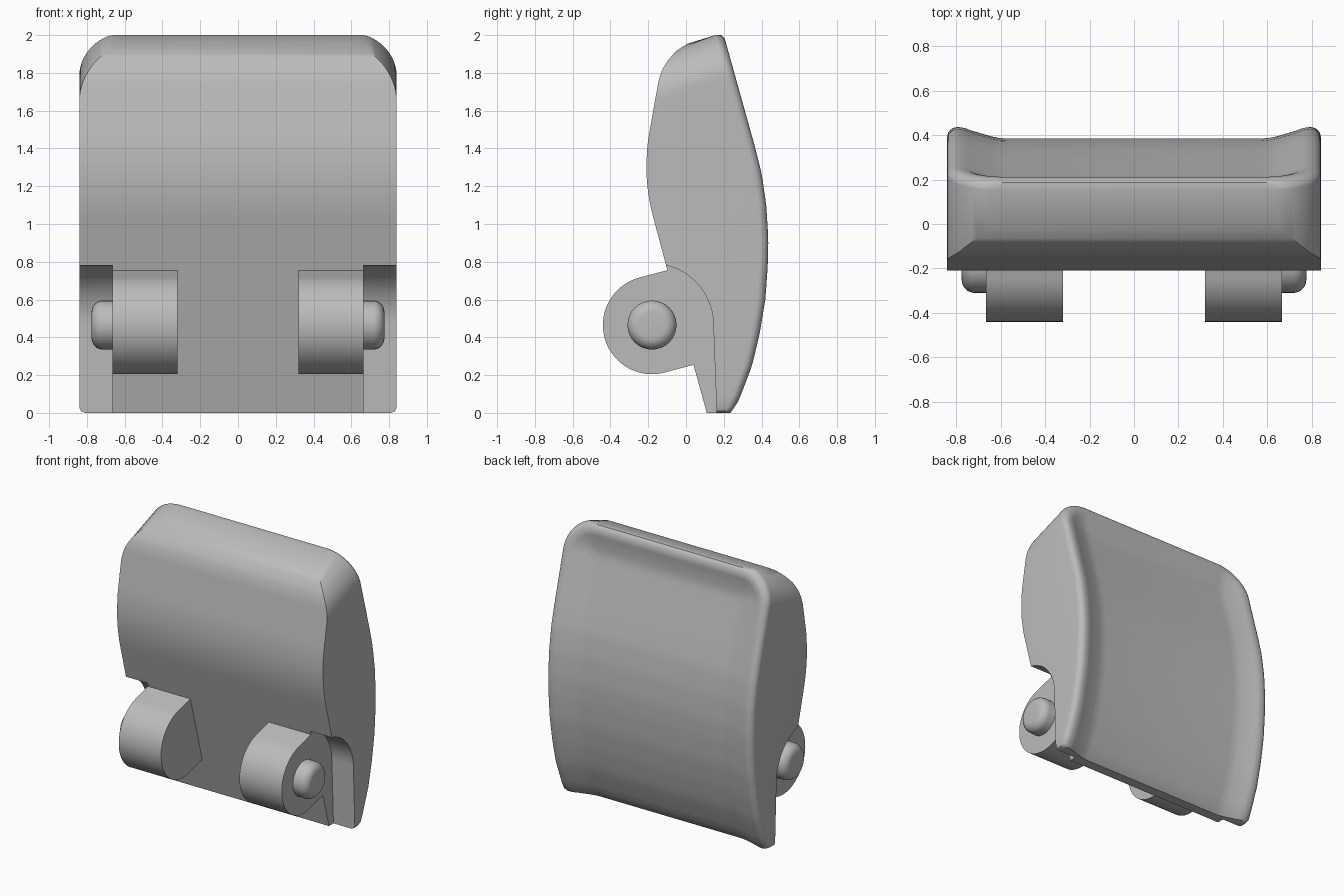
import bpy, bmesh, math

if "Cube" in bpy.data.objects:
    bpy.data.objects.remove(bpy.data.objects["Cube"], do_unlink=True)

gray = bpy.data.materials.new("plain_gray")
gray.use_nodes = True
gray.diffuse_color = (0.5, 0.5, 0.5, 1)
gray.node_tree.nodes["Principled BSDF"].inputs["Base Color"].default_value = (0.5, 0.5, 0.5, 1)

HALF, W0, W_TOP, RADIUS, TILT = 0.84, -0.08, 1.952, 0.25, 0.31
PIVOT = (-0.18, 0.465)

# Side profiles as (y, z), bottom to top
FRONT = [(0.11, 0), (-0.1, 0.76), (-0.18, 1.06), (-0.195, 1.13), (-0.207, 1.22), (-0.21, 1.3),
         (-0.207, 1.38), (-0.2, 1.45), (-0.145, 1.76), (-0.125, 1.82), (-0.09, 1.875),
         (-0.045, 1.922), (0.01, 1.955)]
BACK = [(0.235, 0), (0.26, 0.025), (0.285, 0.08), (0.35, 0.25), (0.39, 0.42), (0.42, 0.6),
        (0.433, 0.78), (0.436, 0.92), (0.425, 1.1), (0.4, 1.27), (0.362, 1.42), (0.2, 2.0)]


def sample(profile, w):
    """Point of a profile at tilted height w."""
    keys = [z - TILT * y for y, z in profile]
    keys[0] = W0
    w = min(max(w, W0), keys[-1])
    for i in range(len(keys) - 1):
        if w <= keys[i + 1]:
            t = (w - keys[i]) / (keys[i + 1] - keys[i])
            return tuple(a + (b - a) * t for a, b in zip(profile[i], profile[i + 1]))
    return profile[-1]


def outline(inset):
    """Arch from bottom right over the top to bottom left, as (x, w)."""
    r = max(RADIUS - inset, 0.05)
    x, top = HALF - inset, W_TOP - inset
    c = max(0.03 * (1 - inset / 0.045), 0.004)
    half = [(x - c, W0), (x - 0.3 * c, W0 + 0.3 * c)]
    low, high, steps = W0 + c, top - r, 36
    half += [(x, low + (high - low) * i / steps) for i in range(steps)]
    for i in range(17):
        a = math.pi / 2 * i / 16
        half.append((x - r + r * math.cos(a), top - r + r * math.sin(a)))
    return half + [(-px, w) for px, w in reversed(half)]


def finish(name, bm, angle=35):
    bmesh.ops.recalc_face_normals(bm, faces=bm.faces[:])
    me = bpy.data.meshes.new(name)
    bm.to_mesh(me)
    bm.free()
    me.materials.append(gray)
    ob = bpy.data.objects.new(name, me)
    bpy.context.collection.objects.link(ob)
    smooth(ob, angle)
    return ob


def smooth(ob, angle):
    bpy.ops.object.select_all(action='DESELECT')
    ob.select_set(True)
    bpy.context.view_layer.objects.active = ob
    bpy.ops.object.shade_smooth_by_angle(angle=math.radians(angle))


def prism(name, profile, x0, x1):
    """Extrude a (y, z) profile along x."""
    bm = bmesh.new()
    a = [bm.verts.new((x0, y, z)) for y, z in profile]
    b = [bm.verts.new((x1, y, z)) for y, z in profile]
    bm.faces.new(a)
    bm.faces.new(b)
    n = len(profile)
    for i in range(n):
        j = (i + 1) % n
        bm.faces.new((a[i], a[j], b[j], b[i]))
    return finish(name, bm)


def arc(radius, start, end, steps):
    angles = [math.radians(start + (end - start) * i / steps) for i in range(steps + 1)]
    return [(PIVOT[0] + radius * math.cos(a), PIVOT[1] + radius * math.sin(a)) for a in angles]


# Body: front arch, then rounded rim and dished back
bm = bmesh.new()
loops = [[bm.verts.new((x, *sample(FRONT, w))) for x, w in outline(0)]]
rim = 0.045
sections = [(rim * (1 - math.cos(math.pi / 2 * i / 6)), rim * (1 - math.sin(math.pi / 2 * i / 6)))
            for i in range(7)]
sections += [(0.065, 0.001), (0.085, 0.006), (0.105, 0.014), (0.2, 0.042), (0.235, 0.049), (0.27, 0.051)]
for inset, drop in sections:
    ring = []
    for x, w in outline(inset):
        y, z = sample(BACK, w)
        ring.append(bm.verts.new((x, y - drop, z)))
    loops.append(ring)
n = len(loops[0])
for a, b in zip(loops, loops[1:]):
    for i in range(n - 1):
        bm.faces.new((a[i], a[i + 1], b[i + 1], b[i]))
for ring in (loops[0], loops[-1]):
    for i in range(n // 2 - 1):
        bm.faces.new((ring[i], ring[i + 1], ring[n - 2 - i], ring[n - 1 - i]))
bm.faces.new([r[0] for r in loops] + [r[-1] for r in reversed(loops)])
body = finish("body", bm)

# Clearance notches in the lower outer corners
notch = arc(0.325, 90, 0, 24) + [(0.166, -0.1), (-0.6, -0.1), (-0.6, 0.79)]
for side, label in ((1, "left"), (-1, "right")):
    cutter = prism(label + "_notch_cutter", notch, side * 0.665, side * 1.0)
    mod = body.modifiers.new(label + "_notch", 'BOOLEAN')
    mod.operation = 'DIFFERENCE'
    mod.solver = 'EXACT'
    mod.object = cutter
    bpy.context.view_layer.objects.active = body
    bpy.ops.object.modifier_apply(modifier=mod.name)
    bpy.data.objects.remove(cutter, do_unlink=True)
smooth(body, 35)

# Hinge lugs and rounded pin ends
lug = [(-0.1, 0.755)] + arc(0.26, 105, 285, 40) + [(0.045, 0.256), (0.06, 0.22), (0.1, 0.4)]
for side, label in ((1, "left"), (-1, "right")):
    prism(label + "_hinge_lug", lug, side * 0.32, side * 0.665)
    bm = bmesh.new()
    rings = []
    steps = 32
    profile = [(0.6, 0.13)]
    for i in range(9):
        a = math.pi / 2 * i / 8
        profile.append((0.715 + 0.06 * math.sin(a), 0.07 + 0.06 * math.cos(a)))
    for x, r in profile:
        rings.append([bm.verts.new((side * x, y, z)) for y, z in arc(r, 0, 360, steps)[:-1]])
    for a, b in zip(rings, rings[1:]):
        for i in range(steps):
            j = (i + 1) % steps
            bm.faces.new((a[i], a[j], b[j], b[i]))
    bm.faces.new(rings[0])
    bm.faces.new(rings[-1])
    finish(label + "_hinge_pin", bm)
